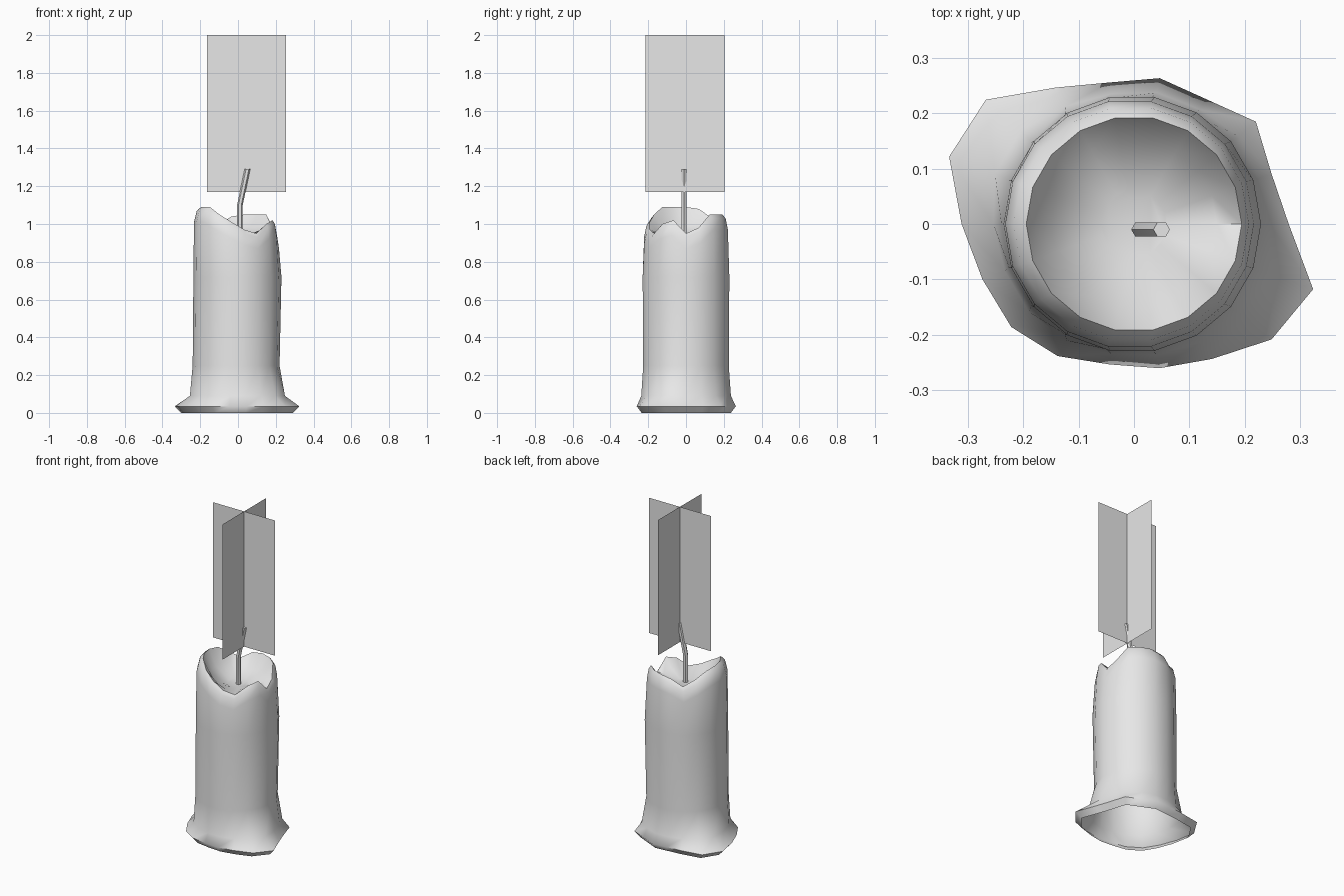
import bpy, bmesh, math
from mathutils import Vector

cube = bpy.data.objects.get("Cube")
if cube:
    bpy.data.objects.remove(cube, do_unlink=True)

# One plain grey for every part
grey = bpy.data.materials.new("pale_grey")
grey.use_nodes = True
grey.diffuse_color = (0.8, 0.8, 0.8, 1)
grey.node_tree.nodes["Principled BSDF"].inputs["Base Color"].default_value = (0.8, 0.8, 0.8, 1)


def loft(name, rings, cap_start=False, cap_end=False, smooth=None):
    """Bridge rings of points into one surface, optionally capped."""
    bm = bmesh.new()
    loops = [[bm.verts.new(p) for p in ring] for ring in rings]
    n = len(loops[0])
    for low, high in zip(loops, loops[1:]):
        for i in range(n):
            j = (i + 1) % n
            bm.faces.new((low[i], low[j], high[j], high[i]))
    if cap_start:
        bm.faces.new(loops[0][::-1])
    if cap_end:
        bm.faces.new(loops[-1])
    mesh = bpy.data.meshes.new(name)
    bm.to_mesh(mesh)
    bm.free()
    mesh.materials.append(grey)
    obj = bpy.data.objects.new(name, mesh)
    bpy.context.collection.objects.link(obj)
    if smooth:
        bpy.ops.object.select_all(action='DESELECT')
        obj.select_set(True)
        bpy.context.view_layer.objects.active = obj
        bpy.ops.object.shade_smooth_by_angle(angle=math.radians(smooth))
    return obj


# Melted rim heights and spilled wax radii, counter-clockwise from +x
rim = [.95, .98, 1.05, 1.05, 1.05, 1.04, 1.0, 1.04, 1.08,
       1.09, 1.09, 1.09, 1.05, 1.01, .97, .95, 1.0, 1.02]
spill = [.28, .265, .288, .261, .268, .26, .285, .35, .356,
         .312, .292, .29, .276, .258, .265, .282, .325, .345]
count = len(rim)


def ring(radius, height, shift=0.0):
    """Ring whose radius and height are functions of the step index."""
    pts = []
    for i in range(count):
        a = math.tau * i / count
        pts.append((radius(i) * math.cos(a) + shift, radius(i) * math.sin(a), height(i)))
    return pts


# Hollow wax body: open foot, spilled skirt, wall, ragged rim and shallow bowl
body = [
    ring(lambda i: spill[i] * 0.9, lambda i: 0.0),
    ring(lambda i: spill[i], lambda i: 0.035),
    ring(lambda i: 0.23 + 0.3 * (spill[i] - 0.23), lambda i: 0.09),
    ring(lambda i: 0.23, lambda i: 0.25, -0.01),
    ring(lambda i: 0.233, lambda i: 0.72, -0.003),
    ring(lambda i: 0.225, lambda i: rim[i] - 0.08, -0.008),
    ring(lambda i: 0.213, lambda i: rim[i] - 0.02, -0.005),
    ring(lambda i: 0.195, lambda i: rim[i]),
    ring(lambda i: 0.15, lambda i: 0.95 + 0.35 * (rim[i] - 0.95)),
    ring(lambda i: 0.06, lambda i: 0.935),
]
loft("wax_body", body, cap_end=True, smooth=60)

# Bent six-sided wick
wick = []
for x, z in ((0.01, 0.92), (0.01, 1.1), (0.05, 1.29)):
    wick.append([(x + 0.015 * math.cos(math.tau * i / 6),
                  -0.01 + 0.015 * math.sin(math.tau * i / 6), z) for i in range(6)])
loft("wick", wick, cap_start=True, cap_end=True, smooth=30)


# Two crossed upright flame cards
def card(name, along):
    bm = bmesh.new()
    centre = Vector((0.045, -0.005, 0))
    corners = ((-0.21, 1.17), (0.21, 1.17), (0.21, 2.0), (-0.21, 2.0))
    bm.faces.new([bm.verts.new(centre + along * s + Vector((0, 0, z))) for s, z in corners])
    mesh = bpy.data.meshes.new(name)
    bm.to_mesh(mesh)
    bm.free()
    mesh.materials.append(grey)
    bpy.context.collection.objects.link(bpy.data.objects.new(name, mesh))


card("flame_card_wide", Vector((1, 0, 0)))
card("flame_card_deep", Vector((0, 1, 0)))
